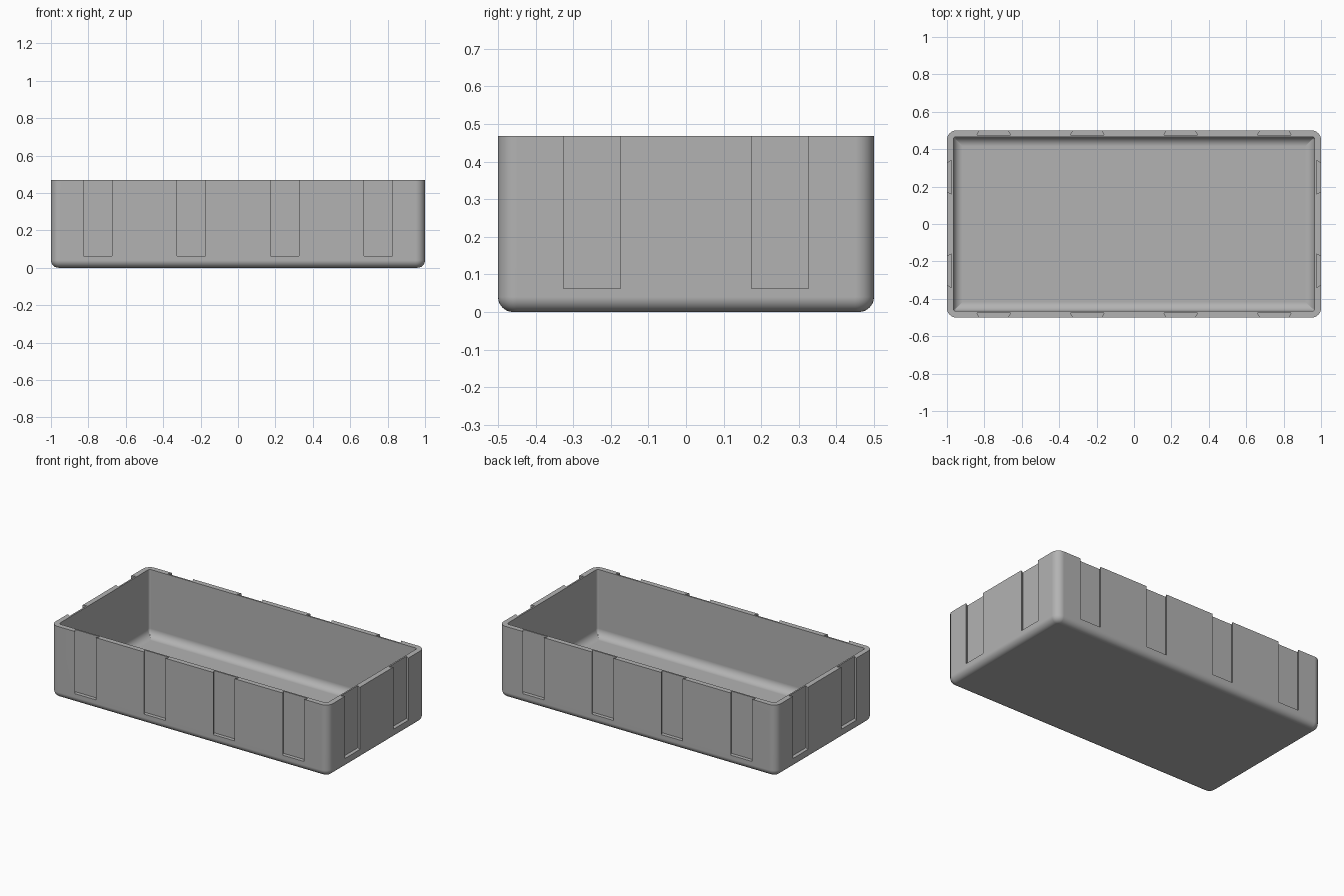
import bpy, bmesh, math
from mathutils import Vector, Matrix

if "Cube" in bpy.data.objects:
    bpy.data.objects.remove(bpy.data.objects["Cube"])

HX, HY, H = 1.0, 0.5, 0.468       # outer half sizes and height
WALL, FLOOR = 0.034, 0.035
R_CORNER, R_BASE, R_IN, R_COVE = 0.05, 0.04, 0.014, 0.05
SEG = 8

grey = bpy.data.materials.new("grey plastic")
grey.diffuse_color = (0.45, 0.45, 0.45, 1)
grey.use_nodes = True
grey.node_tree.nodes["Principled BSDF"].inputs["Base Color"].default_value = grey.diffuse_color


def rounded_loop(bm, inset, z, r):
    """Ring of vertices around a rounded rectangle."""
    verts = []
    for q, (sx, sy) in enumerate([(1, 1), (-1, 1), (-1, -1), (1, -1)]):
        cx, cy = sx * (HX - inset - r), sy * (HY - inset - r)
        for i in range(SEG + 1):
            a = math.pi / 2 * (q + i / SEG)
            verts.append(bm.verts.new((cx + r * math.cos(a), cy + r * math.sin(a), z)))
    return verts


def make_object(name, bm):
    bmesh.ops.recalc_face_normals(bm, faces=bm.faces)
    mesh = bpy.data.meshes.new(name)
    bm.to_mesh(mesh)
    bm.free()
    mesh.materials.append(grey)
    ob = bpy.data.objects.new(name, mesh)
    bpy.context.collection.objects.link(ob)
    return ob


# Tray shell: rounded base, outer wall, rim, inner wall, floor cove
bm = bmesh.new()
rings = []
for i in range(SEG + 1):
    a = math.pi / 2 * i / SEG
    d = R_BASE * (1 - math.sin(a))
    rings.append(rounded_loop(bm, d, R_BASE * (1 - math.cos(a)), R_CORNER - d))
rings.append(rounded_loop(bm, 0, H, R_CORNER))
rings.append(rounded_loop(bm, WALL, H, R_IN))
for i in range(SEG + 1):
    a = math.pi / 2 * i / SEG
    d = R_COVE * (1 - math.cos(a))
    rings.append(rounded_loop(bm, WALL + d, FLOOR + R_COVE * (1 - math.sin(a)),
                              max(R_IN - d, 0.002)))
for lo, hi in zip(rings, rings[1:]):
    n = len(lo)
    for i in range(n):
        j = (i + 1) % n
        bm.faces.new((lo[i], lo[j], hi[j], hi[i]))
bm.faces.new(rings[0])
bm.faces.new(rings[-1])
tray = make_object("tray", bm)

# Dovetail slots, open at the rim: narrow at the surface, wider inside
DEPTH, OUT, Z0, Z1 = 0.024, 0.02, 0.063, H + 0.1
W_FACE, W_BACK = 0.076, 0.09
w_out = W_FACE - (W_BACK - W_FACE) * OUT / DEPTH
section = [(-W_BACK, DEPTH), (W_BACK, DEPTH), (w_out, -OUT), (-w_out, -OUT)]
slots = []
for side in (0, 2):
    slots += [(x, HY, side * math.pi / 2) for x in (-0.75, -0.25, 0.25, 0.75)]
for side in (1, 3):
    slots += [(y, HX, side * math.pi / 2) for y in (-0.25, 0.25)]
bm = bmesh.new()
for along, dist, turn in slots:
    rot = Matrix.Rotation(turn, 3, 'Z')
    lo, hi = [[bm.verts.new(rot @ Vector((along + u, v - dist, z))) for u, v in section]
              for z in (Z0, Z1)]
    bm.faces.new(lo)
    bm.faces.new(hi)
    for i in range(4):
        j = (i + 1) % 4
        bm.faces.new((lo[i], lo[j], hi[j], hi[i]))
cutter = make_object("slot_cutter", bm)
cutter.hide_render = True

cut = tray.modifiers.new("slots", 'BOOLEAN')
cut.operation, cut.solver, cut.object = 'DIFFERENCE', 'EXACT', cutter
bpy.context.view_layer.objects.active = tray
tray.select_set(True)
bpy.ops.object.modifier_apply(modifier=cut.name)
bpy.data.objects.remove(cutter)

# Smooth the fillets, keep walls flat and slot edges crisp
bpy.ops.object.shade_smooth_by_angle(angle=math.radians(30))
wn = tray.modifiers.new("flat walls", 'WEIGHTED_NORMAL')
wn.keep_sharp = True
